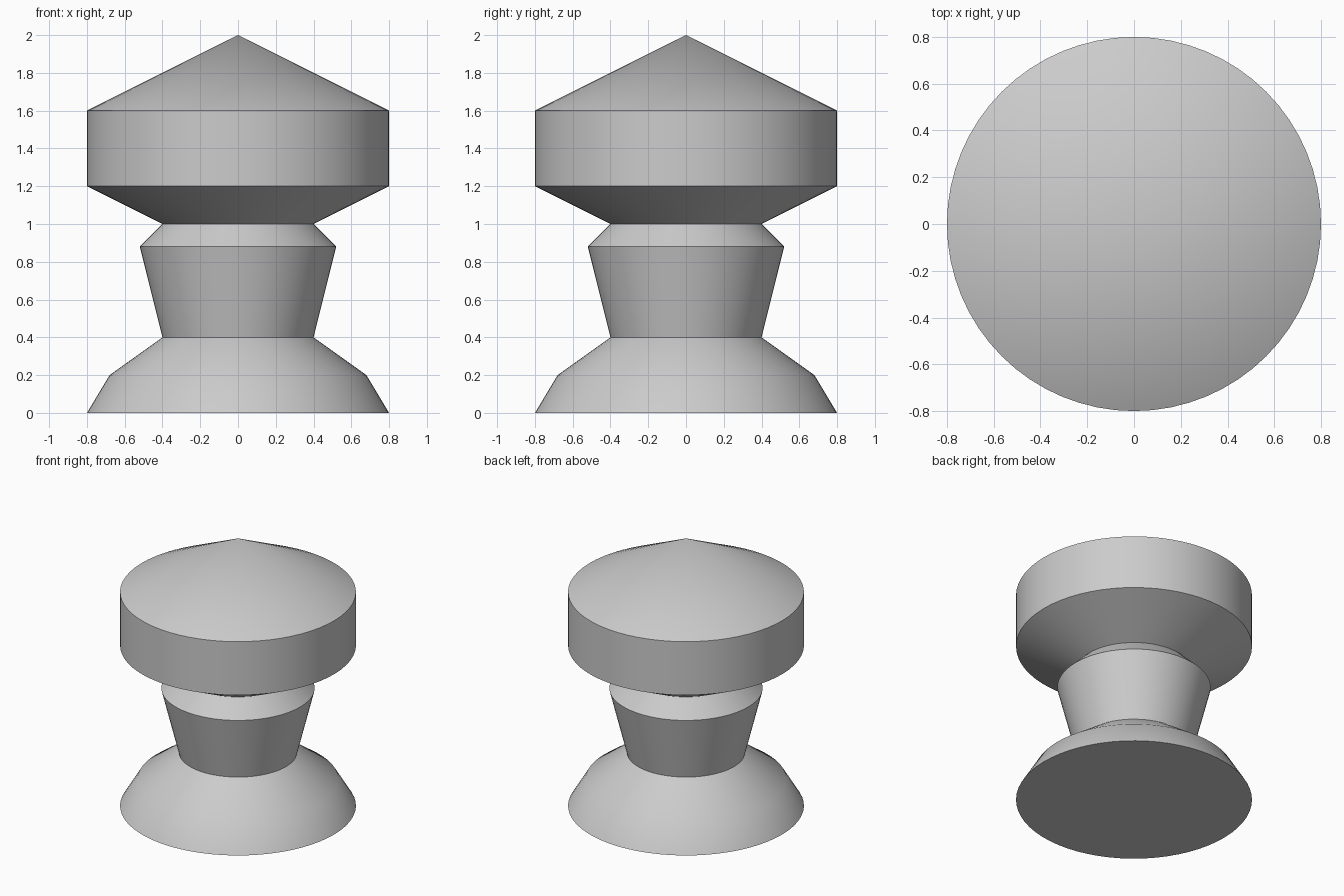
import bpy
import bmesh
import math

if "Cube" in bpy.data.objects:
    bpy.data.objects.remove(bpy.data.objects["Cube"])

SEGMENTS = 64

grey = bpy.data.materials.new("plain grey")
grey.diffuse_color = (0.6, 0.6, 0.6, 1.0)
grey.use_nodes = True
grey.node_tree.nodes["Principled BSDF"].inputs["Base Color"].default_value = grey.diffuse_color


def lathe(name, profile):
    """Spin a (radius, height) profile, listed bottom to top, around the z axis."""
    bm = bmesh.new()
    rings = []
    for radius, z in profile:
        if radius == 0:
            rings.append([bm.verts.new((0, 0, z))] * SEGMENTS)
        else:
            angles = [math.tau * i / SEGMENTS for i in range(SEGMENTS)]
            rings.append([bm.verts.new((radius * math.cos(a), radius * math.sin(a), z))
                          for a in angles])
    for low, high in zip(rings, rings[1:]):
        for i in range(SEGMENTS):
            j = (i + 1) % SEGMENTS
            # dict.fromkeys drops the repeated vertex at a pole
            bm.faces.new(list(dict.fromkeys((low[i], low[j], high[j], high[i]))))
    mesh = bpy.data.meshes.new(name)
    bm.to_mesh(mesh)
    bm.free()
    mesh.materials.append(grey)
    obj = bpy.data.objects.new(name, mesh)
    bpy.context.collection.objects.link(obj)
    bpy.ops.object.select_all(action='DESELECT')
    obj.select_set(True)
    bpy.context.view_layer.objects.active = obj
    bpy.ops.object.shade_smooth_by_angle(angle=math.radians(30))
    return obj


# Flared foot with a closed underside
lathe("base", [(0, 0), (0.8, 0), (0.68, 0.2), (0.4, 0.4)])
# Tapered stem with a bevelled collar
lathe("stem", [(0.4, 0.4), (0.52, 0.88), (0.4, 1.0)])
# Wide drum with a conical roof
lathe("cap", [(0.4, 1.0), (0.8, 1.2), (0.8, 1.6), (0, 2.0)])
